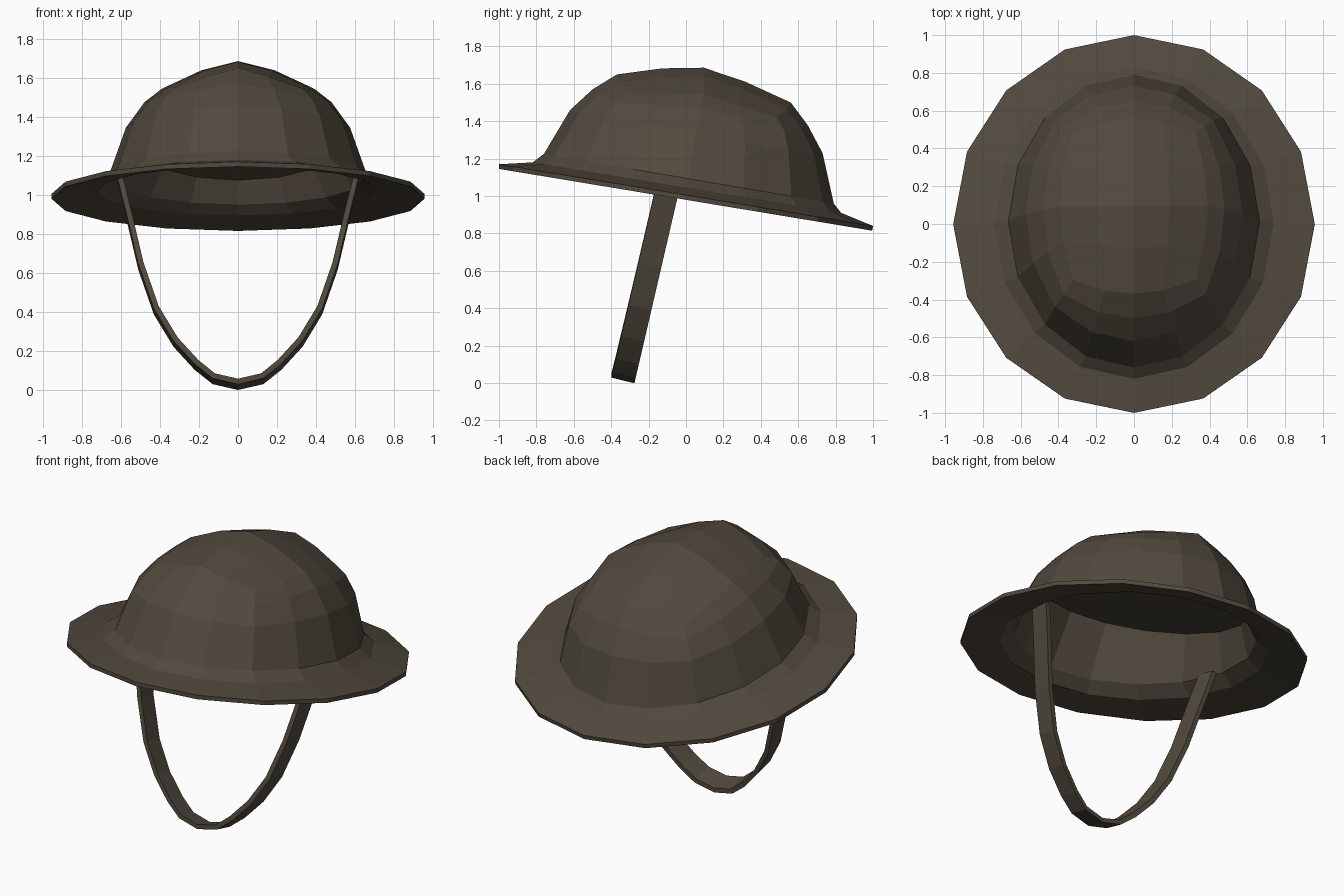
import bpy, bmesh, math
from mathutils import Vector

if "Cube" in bpy.data.objects:
    bpy.data.objects.remove(bpy.data.objects["Cube"])

mat = bpy.data.materials.new("dull brown")
mat.diffuse_color = (0.083, 0.067, 0.048, 1)
mat.use_nodes = True
mat.node_tree.nodes["Principled BSDF"].inputs["Base Color"].default_value = mat.diffuse_color
N = 16


def finish(bm, name):
    bmesh.ops.recalc_face_normals(bm, faces=bm.faces[:])
    me = bpy.data.meshes.new(name)
    bm.to_mesh(me)
    bm.free()
    ob = bpy.data.objects.new(name, me)
    bpy.context.collection.objects.link(ob)
    me.materials.append(mat)
    return ob


def ring(bm, rx, yf, zf, yb, zb, q=0.0, drop=0.0):
    # tilted oval through the front point (yf, zf) and back point (yb, zb);
    # q blends it towards a square, drop lowers its corners
    out = []
    for k in range(N):
        a = 2 * math.pi * k / N
        c, s = math.cos(a), math.sin(a)
        m = max(abs(c), abs(s))
        c, s = c + q * (c / m - c), s + q * (s / m - s)
        t = (s + 1) / 2
        out.append(bm.verts.new((rx * c, yf + (yb - yf) * t,
                                 zf + (zb - zf) * t - drop * math.sin(2 * a) ** 2)))
    return out


# Helmet shell: inner ceiling, inner wall, brim, outer dome
bm = bmesh.new()
rings = [ring(bm, *p) for p in [
    (0.555, -0.55, 1.485, 0.71, 1.075),
    (0.635, -0.73, 1.20, 0.75, 0.95),
    (0.72, -0.80, 1.145, 0.80, 0.895),
    (0.957, -1.0, 1.145, 0.995, 0.815),
    (0.957, -1.0, 1.17, 1.0, 0.84),
    (0.74, -0.82, 1.18, 0.83, 0.91),
    (0.665, -0.76, 1.225, 0.79, 0.96),
    (0.575, -0.62, 1.46, 0.73, 1.23, 0.08, 0.02),
    (0.48, -0.50, 1.57, 0.65, 1.38, 0.25, 0.05),
    (0.39, -0.37, 1.65, 0.56, 1.50, 0.45, 0.07)]]
for v in rings[-1]:
    v.co.z -= 0.03 * (v.co.x / 0.39) ** 2        # crown rounds off to the sides
for a, b in zip(rings, rings[1:]):
    for k in range(N):
        bm.faces.new((a[k], a[(k + 1) % N], b[(k + 1) % N], b[k]))
bm.faces.new(rings[0])

# Crown: 4 x 4 patch filling the last ring, bulged upward
r = rings[-1]
grid = {}
for i in range(5):
    for j in range(5):
        top, bot, lef, rig = r[6 - i], r[10 + i], r[10 - j], r[(14 + j) % N]
        if j == 4:
            grid[i, j] = top
        elif j == 0:
            grid[i, j] = bot
        elif i == 0:
            grid[i, j] = lef
        elif i == 4:
            grid[i, j] = rig
        else:
            u, v = i / 4, j / 4
            p = (bot.co * (1 - v) + top.co * v + lef.co * (1 - u) + rig.co * u
                 - r[10].co * (1 - u) * (1 - v) - r[14].co * u * (1 - v)
                 - r[6].co * (1 - u) * v - r[2].co * u * v)
            p.z += 0.05 * math.sqrt((1 - (2 * u - 1) ** 2) * (1 - (2 * v - 1) ** 2))
            grid[i, j] = bm.verts.new(p)
for i in range(4):
    for j in range(4):
        bm.faces.new((grid[i, j], grid[i + 1, j], grid[i + 1, j + 1], grid[i, j + 1]))
finish(bm, "helmet_shell")

# Chin strap: flat band swept along a hanging curve, leaning forward
half = [(0.625, 1.10), (0.575, 0.90), (0.512, 0.632), (0.432, 0.402),
        (0.332, 0.237), (0.222, 0.117), (0.13, 0.044)]
path = half + [(0, 0.014)] + [(-x, z) for x, z in reversed(half)]
across = Vector((0, 0.061, -0.015))
bm = bmesh.new()
sections = []
for k, (x, z) in enumerate(path):
    a, b = path[max(k - 1, 0)], path[min(k + 1, len(path) - 1)]
    d = Vector((b[0] - a[0], 0, b[1] - a[1])).normalized()
    inward = Vector((d.z, 0, -d.x)) * 0.028      # towards the inside of the loop
    c = Vector((x, -0.34 + 0.232 * z, z))
    sections.append([bm.verts.new(c + s * across + t * inward)
                     for s, t in ((-1, 0), (1, 0), (1, 1), (-1, 1))])
for a, b in zip(sections, sections[1:]):
    for k in range(4):
        bm.faces.new((a[k], a[(k + 1) % 4], b[(k + 1) % 4], b[k]))
bm.faces.new(sections[0])
bm.faces.new(sections[-1])
finish(bm, "chin_strap")
